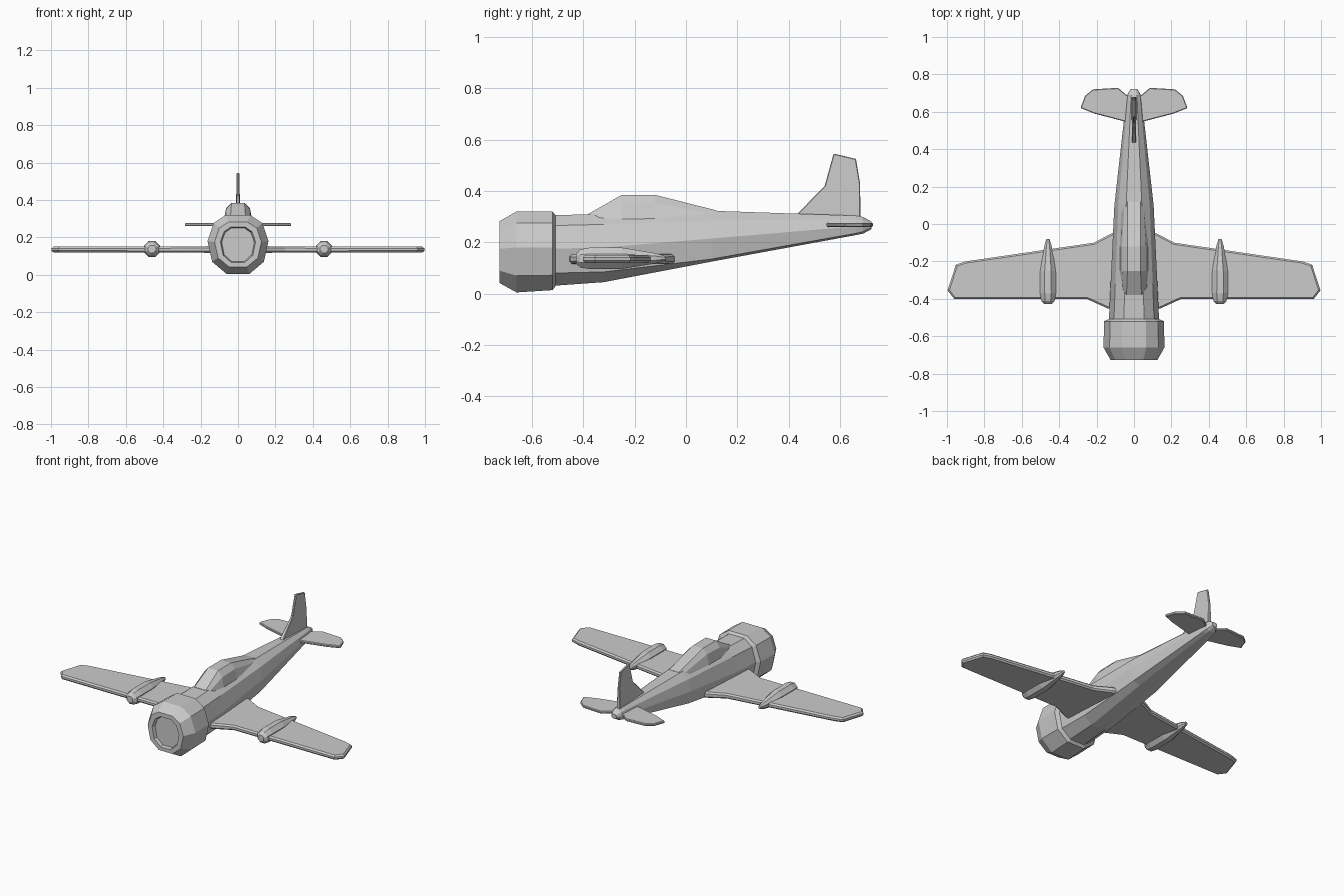
import bpy, bmesh, math

old = bpy.data.objects.get("Cube")
if old:
    bpy.data.objects.remove(old)

grey = bpy.data.materials.new("plain grey")
grey.use_nodes = True
COLOUR = (0.6, 0.6, 0.6, 1)
grey.diffuse_color = COLOUR
grey.node_tree.nodes["Principled BSDF"].inputs["Base Color"].default_value = COLOUR


def finish(name, bm, bevel=0, mirror=False):
    bmesh.ops.recalc_face_normals(bm, faces=bm.faces)
    mesh = bpy.data.meshes.new(name)
    bm.to_mesh(mesh)
    bm.free()
    mesh.materials.append(grey)
    ob = bpy.data.objects.new(name, mesh)
    bpy.context.collection.objects.link(ob)
    if bevel:
        mod = ob.modifiers.new("rim bevel", 'BEVEL')
        mod.width, mod.segments = bevel, 1
        mod.limit_method, mod.angle_limit = 'ANGLE', math.radians(82)
    if mirror:
        ob.modifiers.new("other side", 'MIRROR')
    return ob


def loft(name, rings, mirror=False):
    """Skin a list of closed rings of equal length and cap both ends."""
    bm = bmesh.new()
    loops = [[bm.verts.new(p) for p in ring] for ring in rings]
    n = len(loops[0])
    for a, b in zip(loops, loops[1:]):
        for i in range(n):
            j = (i + 1) % n
            bm.faces.new((a[i], a[j], b[j], b[i]))
    bm.faces.new(loops[0])
    bm.faces.new(loops[-1])
    return finish(name, bm, mirror=mirror)


def slab(name, outline, place, bevel, mirror=False):
    """Plate from an outline; place(u, v, side) gives the point on each face."""
    bm = bmesh.new()
    low, high = [[bm.verts.new(place(u, v, s)) for u, v in outline] for s in (-1, 1)]
    bm.faces.new(low)
    bm.faces.new(high)
    for i in range(len(low)):
        j = (i + 1) % len(low)
        bm.faces.new((low[i], low[j], high[j], high[i]))
    return finish(name, bm, bevel, mirror)


def section(y, half_width, bottom, lower, middle, upper, top):
    """Ten-sided body section, widest at the middle height."""
    half = [(0.38, bottom), (0.85, lower), (1, middle), (0.8, upper), (0.4, top)]
    right = [(f * half_width, y, z) for f, z in half]
    return right + [(-x, y, z) for x, y, z in reversed(right)]


# Fuselage
loft("fuselage", [section(*s) for s in (
    (-0.53, 0.135, 0.03, 0.08, 0.175, 0.265, 0.305),
    (-0.32, 0.125, 0.045, 0.085, 0.18, 0.27, 0.311),
    (0.10, 0.105, 0.125, 0.135, 0.215, 0.285, 0.323),
    (0.66, 0.042, 0.228, 0.235, 0.262, 0.29, 0.304),
    (0.69, 0.036, 0.234, 0.242, 0.264, 0.288, 0.299),
    (0.723, 0.018, 0.252, 0.257, 0.267, 0.276, 0.28))])

# Engine cowling with a recessed front
loft("cowling", [section(*s) for s in (
    (-0.707, 0.087, 0.07, 0.107, 0.175, 0.225, 0.25),
    (-0.727, 0.094, 0.065, 0.105, 0.175, 0.23, 0.256),
    (-0.727, 0.125, 0.042, 0.09, 0.175, 0.25, 0.282),
    (-0.66, 0.163, 0.005, 0.07, 0.18, 0.276, 0.32),
    (-0.52, 0.16, 0.014, 0.072, 0.18, 0.276, 0.32),
    (-0.508, 0.134, 0.03, 0.08, 0.175, 0.265, 0.305))])


# Canopy faired into the spine
def hood(y, base_w, base_z, side_w, side_z, top_w, top_z):
    right = [(base_w, y, base_z), (side_w, y, side_z), (top_w, y, top_z)]
    return right + [(-x, y, z) for x, y, z in reversed(right)]


loft("canopy", [hood(*s) for s in (
    (-0.38, 0.07, 0.27, 0.055, 0.295, 0.04, 0.311),
    (-0.25, 0.078, 0.28, 0.064, 0.35, 0.035, 0.385),
    (-0.12, 0.078, 0.28, 0.064, 0.355, 0.035, 0.385),
    (0.12, 0.07, 0.28, 0.05, 0.305, 0.035, 0.324))])

# Wings, thicker at the root
slab("wings", [(0.04, -0.03), (0.12, -0.05), (0.215, -0.1), (0.9, -0.2),
               (0.952, -0.217), (0.997, -0.355), (0.96, -0.402), (0.25, -0.402),
               (0.14, -0.452), (0.04, -0.46)],
     lambda x, y, s: (x, y, 0.135 + s * (0.015 + 0.006 * max(0, 0.3 - x) / 0.3)),
     0.009, True)

# Under-wing pods
pod = []
for y, r, z in ((-0.428, 0.022, 0.137), (-0.412, 0.038, 0.137), (-0.37, 0.046, 0.138),
                (-0.25, 0.045, 0.138), (-0.12, 0.022, 0.138), (-0.08, 0.009, 0.138)):
    turns = [math.tau * (i + 0.5) / 8 for i in range(8)]
    pod.append([(0.46 + r * math.cos(t), y, z + r * math.sin(t)) for t in turns])
loft("wing_pods", pod, True)

# Tailplane
slab("tailplane", [(0.01, 0.54), (0.05, 0.548), (0.21, 0.59), (0.286, 0.62),
                   (0.262, 0.685), (0.22, 0.72), (0.085, 0.728), (0.04, 0.69), (0.01, 0.69)],
     lambda x, y, s: (x, y, 0.268 + s * 0.008), 0.004, True)

# Tail fin
slab("tail_fin", [(0.42, 0.295), (0.435, 0.312), (0.54, 0.42), (0.575, 0.546),
                  (0.662, 0.525), (0.678, 0.43), (0.68, 0.28)],
     lambda y, z, s: (s * (0.007 + 0.03 * max(0, 0.42 - z) * 1.5), y, z), 0.003)
